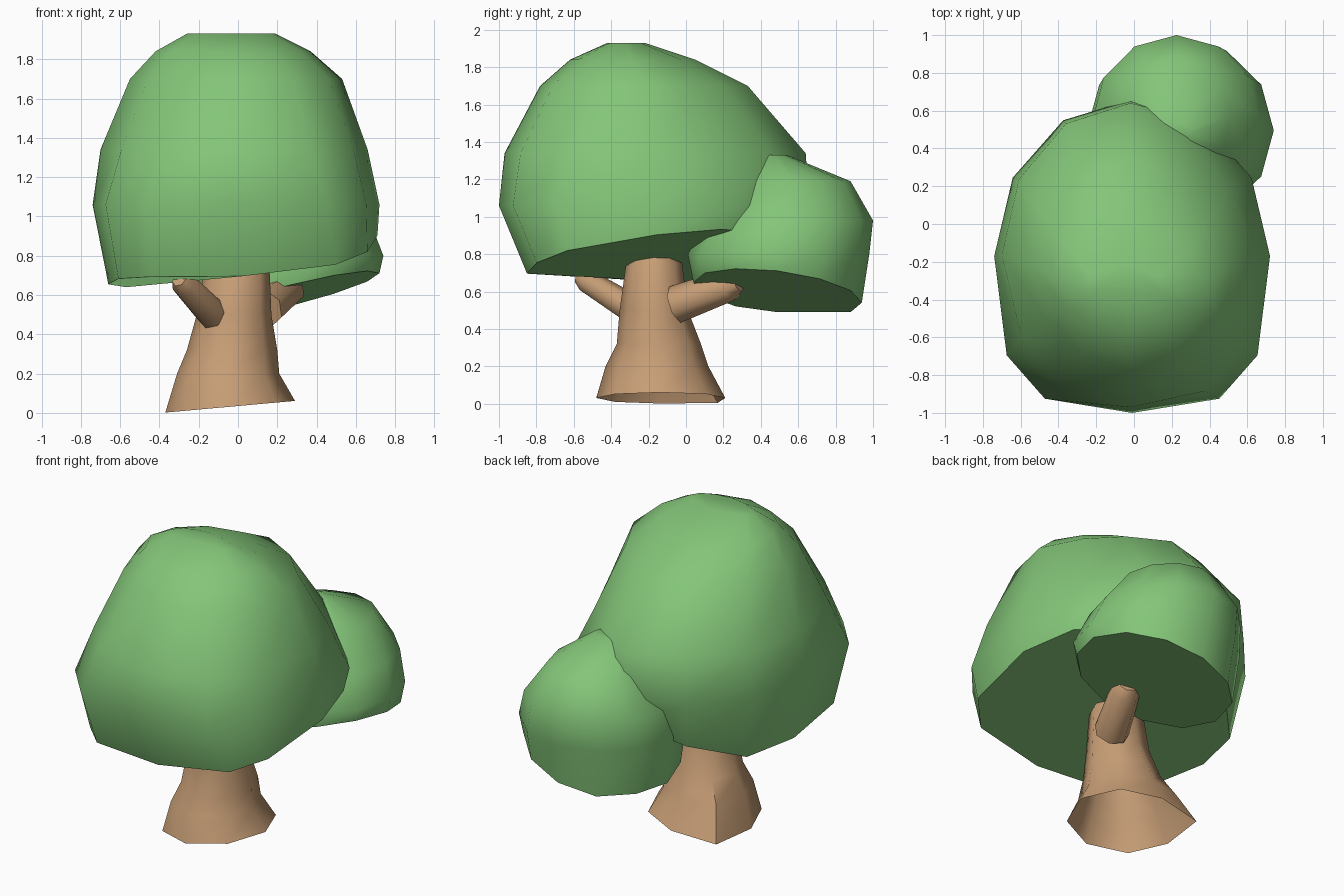
import bpy, bmesh, math
from mathutils import Vector

if "Cube" in bpy.data.objects:
    bpy.data.objects.remove(bpy.data.objects["Cube"])


def material(name, color):
    m = bpy.data.materials.new(name)
    m.diffuse_color = color
    m.use_nodes = True
    m.node_tree.nodes["Principled BSDF"].inputs["Base Color"].default_value = m.diffuse_color
    return m


leaf = material("leaf", (0.23, 0.56, 0.19, 1))
bark = material("bark", (0.57, 0.34, 0.18, 1))


def finish(name, bm, mat, angle):
    bmesh.ops.recalc_face_normals(bm, faces=bm.faces[:])
    me = bpy.data.meshes.new(name)
    bm.to_mesh(me)
    bm.free()
    me.materials.append(mat)
    ob = bpy.data.objects.new(name, me)
    bpy.context.collection.objects.link(ob)
    bpy.ops.object.select_all(action='DESELECT')
    ob.select_set(True)
    bpy.context.view_layer.objects.active = ob
    bpy.ops.object.shade_smooth_by_angle(angle=math.radians(angle))
    return ob


def skin(bm, rings, cap_bottom=True):
    for a, b in zip(rings, rings[1:]):
        for i in range(len(a)):
            j = (i + 1) % len(a)
            bm.faces.new((a[i], a[j], b[j], b[i]))
    if cap_bottom:
        bm.faces.new(rings[0])
    bm.faces.new(rings[-1])


def loft(name, mat, sides, rings, rim, square=1.0, corner=0.0, trim=0.0, cap=True):
    """Rings are (z, x0, x1, y0, y1); the lowest ring follows the tilted rim.
    square < 1 makes the front half of low rings boxier, corner pushes out
    the back left of the lowest rings, trim flattens the upper back right."""
    bm = bmesh.new()
    loops = []
    for k, (z, x0, x1, y0, y1) in enumerate(rings):
        loop = []
        for i in range(sides):
            a = 2 * math.pi * i / sides
            c, s = math.cos(a), math.sin(a)
            push = corner * max(0, 1 - 0.5 * k) if c < -0.1 and s > 0.1 else 0
            cut = trim * max(0, 2 * c * s) if k > 1 else 0
            cut *= 1 if s > 0 else 0.5
            p = min(1, square + 0.12 * k) if s < 0 else 1.0
            c = math.copysign(abs(c) ** p, c) * (1 - cut)
            s = math.copysign(abs(s) ** p, s) * (1 - cut)
            x = (x0 + x1) / 2 + (x1 - x0) / 2 * c - push
            y = (y0 + y1) / 2 + (y1 - y0) / 2 * s + push
            loop.append(bm.verts.new((x, y, rim(x, y) if k == 0 else z)))
        loops.append(loop)
    skin(bm, loops, cap)
    return finish(name, bm, mat, 48)


def branch(name, start, end, r0, r1, sides=7):
    start, end = Vector(start), Vector(end)
    q = (end - start).to_track_quat('Z', 'Y')
    bm = bmesh.new()
    loops = []
    for t, r in ((0, r0), (0.85, r1), (1, r1 * 0.6)):
        c = start.lerp(end, t)
        loops.append([bm.verts.new(c + q @ Vector((
            r * math.cos(2 * math.pi * i / sides),
            r * math.sin(2 * math.pi * i / sides), 0))) for i in range(sides)])
    skin(bm, loops)
    return finish(name, bm, bark, 60)


# flared trunk, open underneath
loft("trunk", bark, 8, [
    (0.00, -0.37, 0.29, -0.48, 0.21),
    (0.20, -0.31, 0.21, -0.43, 0.12),
    (0.32, -0.26, 0.20, -0.37, 0.08),
    (0.50, -0.21, 0.17, -0.355, 0.01),
    (0.75, -0.17, 0.16, -0.32, -0.02),
    (0.81, -0.11, 0.11, -0.27, -0.09),
], lambda x, y: max(0, 0.035 + 0.09 * x), corner=0.06, cap=False)

# two branch stubs
branch("front_branch", (-0.13, -0.28, 0.50), (-0.30, -0.57, 0.68), 0.08, 0.065)
branch("back_branch", (0.13, -0.05, 0.53), (0.28, 0.28, 0.65), 0.105, 0.09)

# large crown with tilted underside
loft("main_foliage", leaf, 12, [
    (0.70, -0.66, 0.71, -0.85, 0.54),
    (1.06, -0.74, 0.72, -1.00, 0.66),
    (1.34, -0.70, 0.66, -0.97, 0.64),
    (1.70, -0.55, 0.53, -0.78, 0.33),
    (1.84, -0.42, 0.37, -0.62, 0.05),
    (1.93, -0.26, 0.19, -0.42, -0.22),
], lambda x, y: max(0.64, 0.645 - 0.06 * y, 0.75 + 0.25 * x + 0.15 * y),
    square=0.54, trim=0.13)

# smaller clump at the back
loft("back_foliage", leaf, 12, [
    (0.60, -0.21, 0.72, 0.04, 0.94),
    (0.80, -0.25, 0.74, 0.01, 0.98),
    (0.98, -0.22, 0.67, 0.10, 1.00),
    (1.19, -0.07, 0.51, 0.26, 0.88),
    (1.33, 0.09, 0.31, 0.41, 0.54),
], lambda x, y: max(0.49, 0.53 + 0.25 * x - 0.12 * (y - 0.5)))
